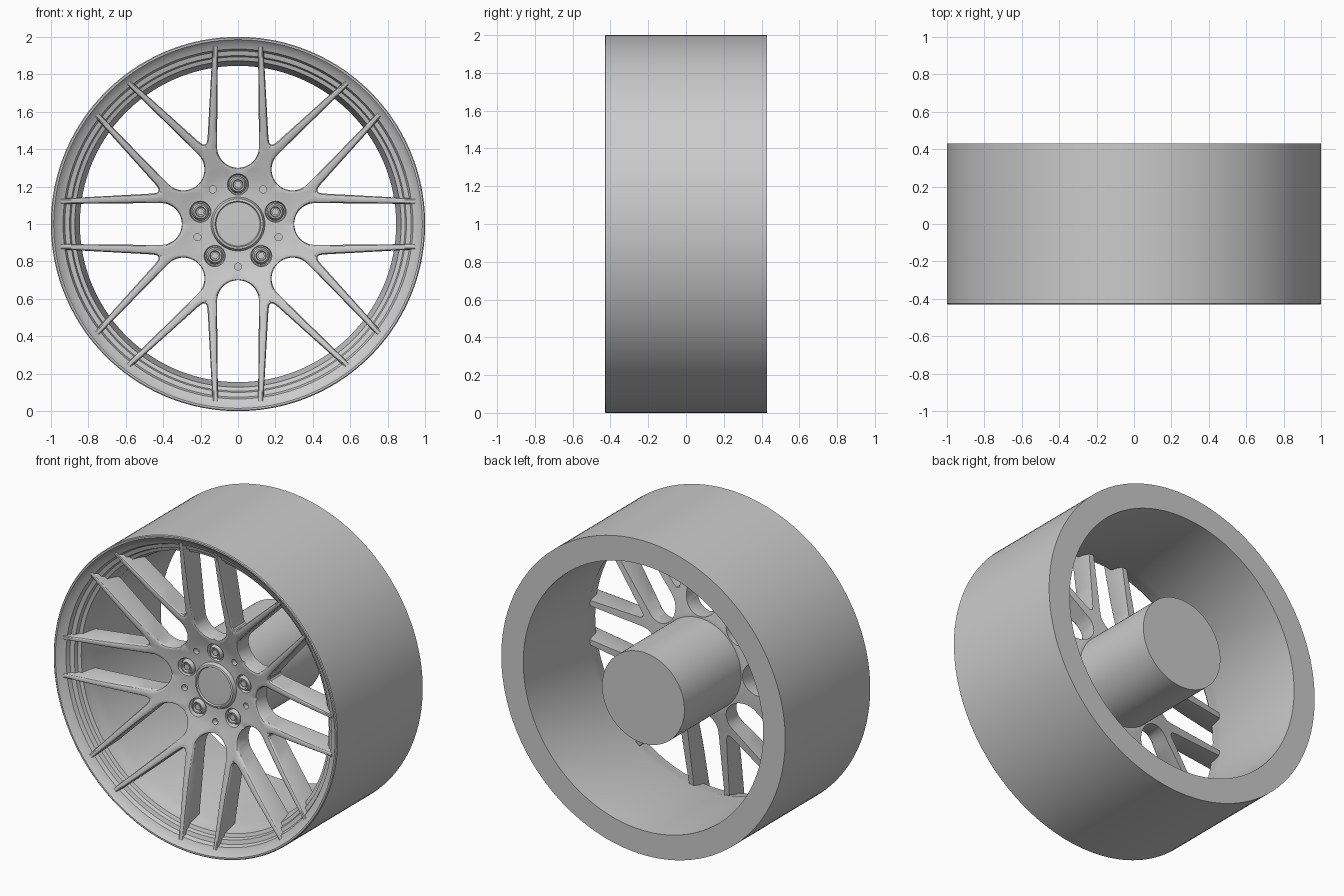
import bpy, bmesh, math
from mathutils import Vector

if "Cube" in bpy.data.objects:
    bpy.data.objects.remove(bpy.data.objects["Cube"])

CZ = 1.0  # wheel axis height


def finish(name, bm, angle=30):
    bmesh.ops.remove_doubles(bm, verts=bm.verts, dist=1e-4)
    bmesh.ops.recalc_face_normals(bm, faces=bm.faces)
    me = bpy.data.meshes.new(name)
    bm.to_mesh(me)
    bm.free()
    ob = bpy.data.objects.new(name, me)
    bpy.context.collection.objects.link(ob)
    smooth(ob, angle)
    return ob


def smooth(ob, angle=30):
    bpy.ops.object.select_all(action='DESELECT')
    ob.select_set(True)
    bpy.context.view_layer.objects.active = ob
    bpy.ops.object.shade_smooth_by_angle(angle=math.radians(angle))


def lathe(bm, profile, segs, cx=0.0, cz=0.0, closed=False):
    """Revolve (radius, y) points about an axis parallel to y."""
    rings = []
    for r, y in profile:
        if r == 0:
            rings.append([bm.verts.new((cx, y, CZ + cz))] * segs)
        else:
            rings.append([bm.verts.new((cx + r * math.cos(2 * math.pi * k / segs), y,
                                        CZ + cz + r * math.sin(2 * math.pi * k / segs)))
                          for k in range(segs)])
    pairs = list(zip(rings, rings[1:]))
    if closed:
        pairs.append((rings[-1], rings[0]))
    for a, b in pairs:
        for k in range(segs):
            n = (k + 1) % segs
            vs = list(dict.fromkeys((a[k], a[n], b[n], b[k])))
            if len(vs) > 2:
                bm.faces.new(vs)


def interp(table, r):
    for (r0, y0), (r1, y1) in zip(table, table[1:]):
        if r <= r1:
            t = max(0, (r - r0) / (r1 - r0))
            return y0 + (y1 - y0) * t
    return table[-1][1]


# Rim: barrel with stepped front lip
bm = bmesh.new()
lathe(bm, [(1.0, 0.43), (1.0, -0.425), (0.995, -0.43), (0.985, -0.43), (0.965, -0.408),
           (0.935, -0.395), (0.925, -0.37), (0.90, -0.362), (0.893, -0.34), (0.872, -0.332),
           (0.862, -0.28), (0.845, -0.22), (0.845, 0.43)], 160, closed=True)
finish("rim", bm)

# Hub shaft behind the spokes
bm = bmesh.new()
lathe(bm, [(0, -0.17), (0.29, -0.17), (0.29, 0.43), (0, 0.43)], 96)
finish("hub_shaft", bm)

# Spoke star: one half sector, mirrored and repeated eight times
FRONT = [(0.0, -0.22), (0.18, -0.222), (0.25, -0.232), (0.32, -0.256), (0.45, -0.297),
         (0.65, -0.348), (0.95, -0.408)]
BACK = [(0.0, -0.14), (0.30, -0.14), (0.45, -0.17), (0.95, -0.25)]
U = [0, 0.12, 0.3, 0.5, 0.7, 0.88, 1]
DROP = [0.014, 0.004, 0, 0, 0, 0.004, 0.014]
ray = Vector((math.sin(math.pi / 8), math.cos(math.pi / 8)))

rows = []  # (window edge point, arm centre / crotch edge point)
ARC = 10
for i in range(ARC + 1):
    a = math.pi / 2 * i / ARC
    rows.append((Vector((0.112 * math.sin(a), 0.412 - 0.112 * math.cos(a))),
                 ray * (0.30 + 0.16 * i / ARC)))
rows.append((Vector((0.112, 0.425)), Vector((0.168, 0.432))))
rows.append((Vector((0.112, 0.45)), Vector((0.163, 0.455))))
for i in range(1, 7):
    t = i / 6
    z = 0.45 + 0.495 * t
    rows.append((Vector((0.112 - 0.005 * t, z)), Vector((0.163 - 0.027 * t, z))))

grid = []
for f in (0.3, 0.45, 0.6, 0.7, 0.8, 0.9):  # hub disc rings
    grid.append([(rows[0][0].lerp(rows[0][1], u) * f, 0) for u in U])
for i, (a, b) in enumerate(rows):
    grid.append([(a.lerp(b, u), d if (u < 0.5 or i >= ARC) else 0) for u, d in zip(U, DROP)])

bm = bmesh.new()
for k in range(8):
    c, s = math.cos(k * math.pi / 4), math.sin(k * math.pi / 4)
    for m in (1, -1):
        vs = [[bm.verts.new((m * p.x * c - p.y * s, interp(FRONT, p.length) + d,
                             CZ + m * p.x * s + p.y * c)) for p, d in row] for row in grid]
        for r0, r1 in zip(vs, vs[1:]):
            for j in range(len(U) - 1):
                bm.faces.new((r0[j], r0[j + 1], r1[j + 1], r1[j]))
bmesh.ops.remove_doubles(bm, verts=bm.verts, dist=1e-4)
bmesh.ops.recalc_face_normals(bm, faces=bm.faces)
ret = bmesh.ops.extrude_face_region(bm, geom=bm.faces[:], use_keep_orig=True)
for v in ret["geom"]:
    if isinstance(v, bmesh.types.BMVert):
        v.co.y = interp(BACK, math.hypot(v.co.x, v.co.z - CZ))
star = finish("spoke_star", bm)

# Bolt pockets and small pin holes cut into the hub face
bolts = [(0.21 * math.cos(a), 0.21 * math.sin(a))
         for a in (math.pi / 2 + k * 2 * math.pi / 5 for k in range(5))]
pins = [(-x * 0.228 / 0.21, -z * 0.228 / 0.21) for x, z in bolts]
bm = bmesh.new()
for x, z in bolts:
    lathe(bm, [(0, -0.4), (0.058, -0.4), (0.058, -0.235), (0.052, -0.205), (0, -0.205)], 32, x, z)
for x, z in pins:
    lathe(bm, [(0, -0.4), (0.019, -0.4), (0.019, -0.195), (0, -0.195)], 20, x, z)
cutter = finish("hole_cutter", bm)
cutter.hide_render = True
mod = star.modifiers.new("holes", 'BOOLEAN')
mod.operation = 'DIFFERENCE'
mod.solver = 'EXACT'
mod.object = cutter
smooth(star)
bpy.ops.object.modifier_apply(modifier=mod.name)
smooth(star)
bpy.data.objects.remove(cutter)

# Bolts with hexagonal centres
bm = bmesh.new()
for x, z in bolts:
    lathe(bm, [(0, -0.19), (0.046, -0.19), (0.046, -0.215), (0.036, -0.236), (0.028, -0.236),
               (0.024, -0.215), (0, -0.215)], 28, x, z)
    lathe(bm, [(0, -0.21), (0.02, -0.21), (0.02, -0.23), (0, -0.23)], 6, x, z)
finish("wheel_bolts", bm)

# Centre cap with raised ring
bm = bmesh.new()
lathe(bm, [(0, -0.18), (0.146, -0.18), (0.144, -0.222), (0.134, -0.242), (0.122, -0.245),
           (0.117, -0.236), (0, -0.238)], 72)
finish("centre_cap", bm)
